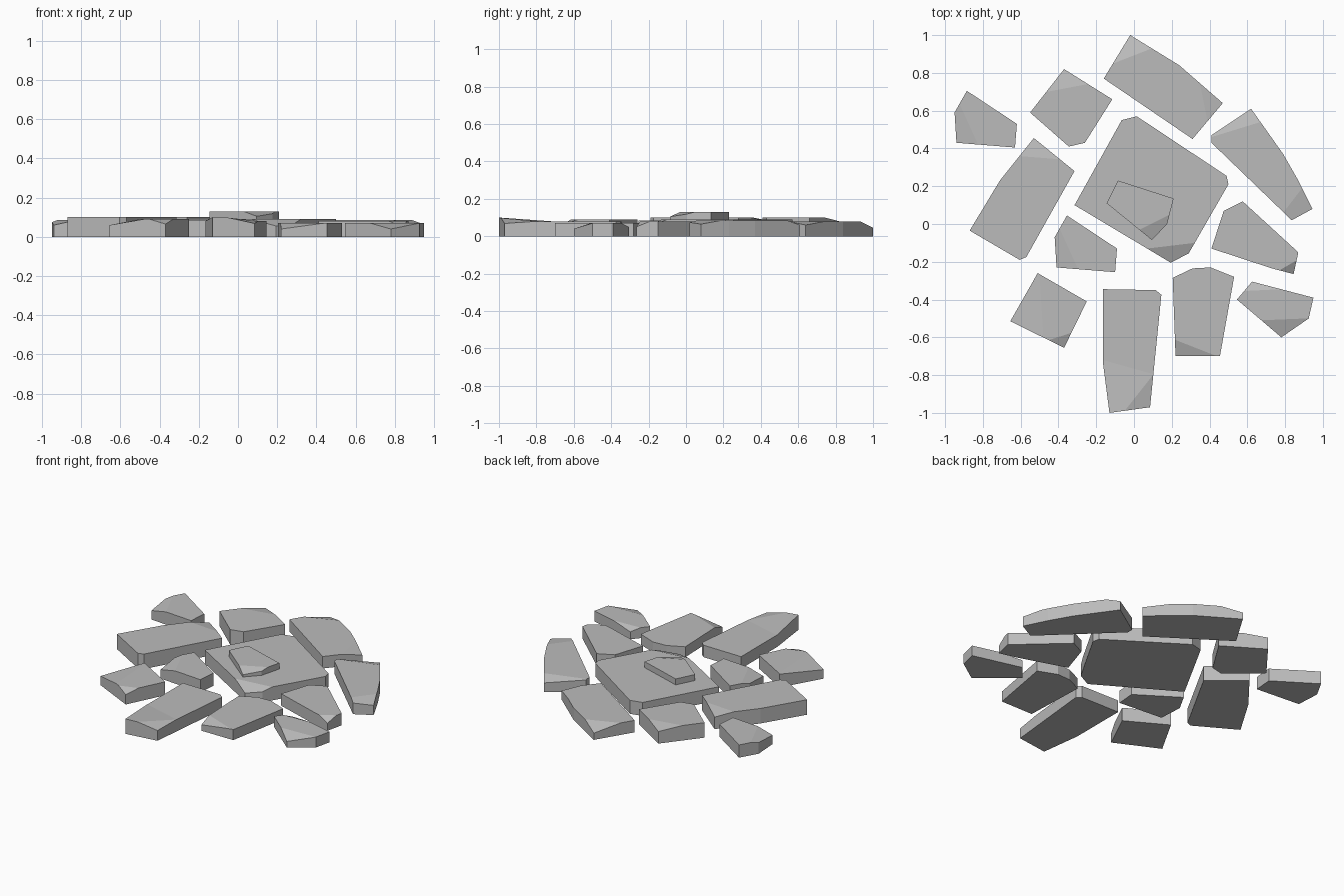
import bpy
import bmesh
from mathutils import Vector

default_cube = bpy.data.objects.get("Cube")
if default_cube:
    bpy.data.objects.remove(default_cube, do_unlink=True)

# One plain stone colour
stone_grey = bpy.data.materials.new("stone_grey")
stone_grey.use_nodes = True
grey = (0.5, 0.5, 0.5, 1.0)
stone_grey.diffuse_color = grey
shader = stone_grey.node_tree.nodes["Principled BSDF"]
shader.inputs["Base Color"].default_value = grey
shader.inputs["Roughness"].default_value = 0.9

UNIT = 0.01  # plan coordinates are given in hundredths


def fold_top(bm, start, end, corner, drop):
    """Crease the top along start-end and lower everything on the corner's side."""
    start, end, corner = (Vector((*p, 0)) * UNIT for p in (start, end, corner))
    side = (end - start).cross(Vector((0, 0, 1))).normalized()
    if (corner - start).dot(side) < 0:
        side.negate()
    bm.normal_update()
    faces = [f for f in bm.faces if f.normal.z > 0.5]
    edges = {e for f in faces for e in f.edges}
    verts = {v for f in faces for v in f.verts}
    bmesh.ops.bisect_plane(bm, geom=[*verts, *edges, *faces], dist=1e-5,
                           plane_co=start, plane_no=side)
    bm.normal_update()
    slope = drop * UNIT / (corner - start).dot(side)
    top_verts = {v for f in bm.faces if f.normal.z > 0.5 for v in f.verts}
    for v in top_verts:
        distance = (v.co - start).dot(side)
        if distance > 1e-5:
            v.co.z -= slope * distance


def stone(name, outline, height, folds=(), base=0):
    """Extrude an outline into a flat stone, then chip its top corners."""
    bm = bmesh.new()
    ring = [bm.verts.new(Vector((x, y, base)) * UNIT) for x, y in outline]
    floor = bm.faces.new(ring)
    raised = bmesh.ops.extrude_face_region(bm, geom=[floor], use_keep_orig=True)
    for item in raised["geom"]:
        if isinstance(item, bmesh.types.BMVert):
            item.co.z = height * UNIT
    bmesh.ops.recalc_face_normals(bm, faces=bm.faces[:])
    for start, end, corner, drop in folds:
        fold_top(bm, start, end, outline[corner], drop)
    mesh = bpy.data.meshes.new(name)
    bm.to_mesh(mesh)
    bm.free()
    mesh.materials.append(stone_grey)
    obj = bpy.data.objects.new(name, mesh)
    bpy.context.collection.objects.link(obj)
    return obj


# Central slab with a small stone resting on it
stone("centre_slab",
      [(-31.5, 10), (-6.5, 55), (1.5, 57), (49, 25.5), (50, 21), (29, -15.5), (19.5, -20.5)],
      9, [((7, -13), (32, -10), 6, 3.5)])
stone("top_stone",
      [(-14.5, 11), (-8.5, 23), (21, 13.5), (17.5, 0), (9.5, -8.5)],
      13, [((3, -3), (19, 5), 4, 2.5)], base=8)

# Back stones
stone("back_stone",
      [(-16, 77), (-2, 100), (24, 84), (47, 64), (31, 45)],
      8, [((-11, 85), (7, 92), 1, 3.5), ((35, 74), (39, 54), 3, 2)])
stone("back_right_stone",
      [(-55, 59), (-37, 82), (-11.5, 66), (-26, 43), (-34.5, 41)],
      10, [((-46, 70), (-25, 74), 1, 2)])
stone("back_left_stone",
      [(41, 47), (62, 61), (79, 37), (87, 23), (94.5, 8), (83.5, 2), (41, 43)],
      8.5, [((41, 46), (67, 54), 1, 2.5), ((79, 6), (89, 19), 4, 2)])

# Side stones
stone("right_long_stone",
      [(-87, -3.5), (-71, 23), (-53, 45.5), (-31.5, 28), (-57, -17.5), (-60.5, -19)],
      10, [((-61, 36), (-36, 34), 2, 2)])
stone("left_stone",
      [(41, -13), (47.5, 7), (57.5, 12), (87, -15), (84.5, -26.5), (73, -23.5)],
      8, [((77, -24.5), (86.5, -19), 4, 3)])

# The same small five-sided stone lies in two places
far_right = stone("far_right_stone",
                  [(-95, 59), (-88.5, 70.5), (-62, 53), (-63, 40.5), (-94, 43)],
                  8.5, [((-88, 54), (-83, 43), 4, 2.5)])
near_right = far_right.copy()
near_right.name = "near_right_stone"
near_right.location = (0.53, -0.66, 0)
bpy.context.collection.objects.link(near_right)

# Front stones
stone("front_right_stone",
      [(-65.5, -51.5), (-51, -26), (-25, -41), (-37, -65.5)],
      9, [((-48, -60), (-50, -27), 0, 3), ((-45, -61.5), (-33, -57.5), 3, 2.5)])
stone("front_stone",
      [(-16.5, -34.5), (11.5, -35), (14.5, -37.5), (8.5, -97), (-13, -100), (-16.5, -73)],
      8, [((-16.5, -72), (12, -80), 4, -2), ((-5, -99), (10, -80), 3, 2.5)])
stone("front_left_stone",
      [(20.5, -28.5), (31, -23.5), (40.5, -23), (53, -28), (45.5, -70), (22, -70)],
      7, [((21, -61), (44, -70), 5, 3)])
stone("far_left_stone",
      [(54.5, -40), (62.5, -30.5), (95, -39), (92.5, -50), (78, -60)],
      7, [((58, -35.5), (78, -34.5), 1, 2), ((67, -51), (91, -50), 4, 3)])
